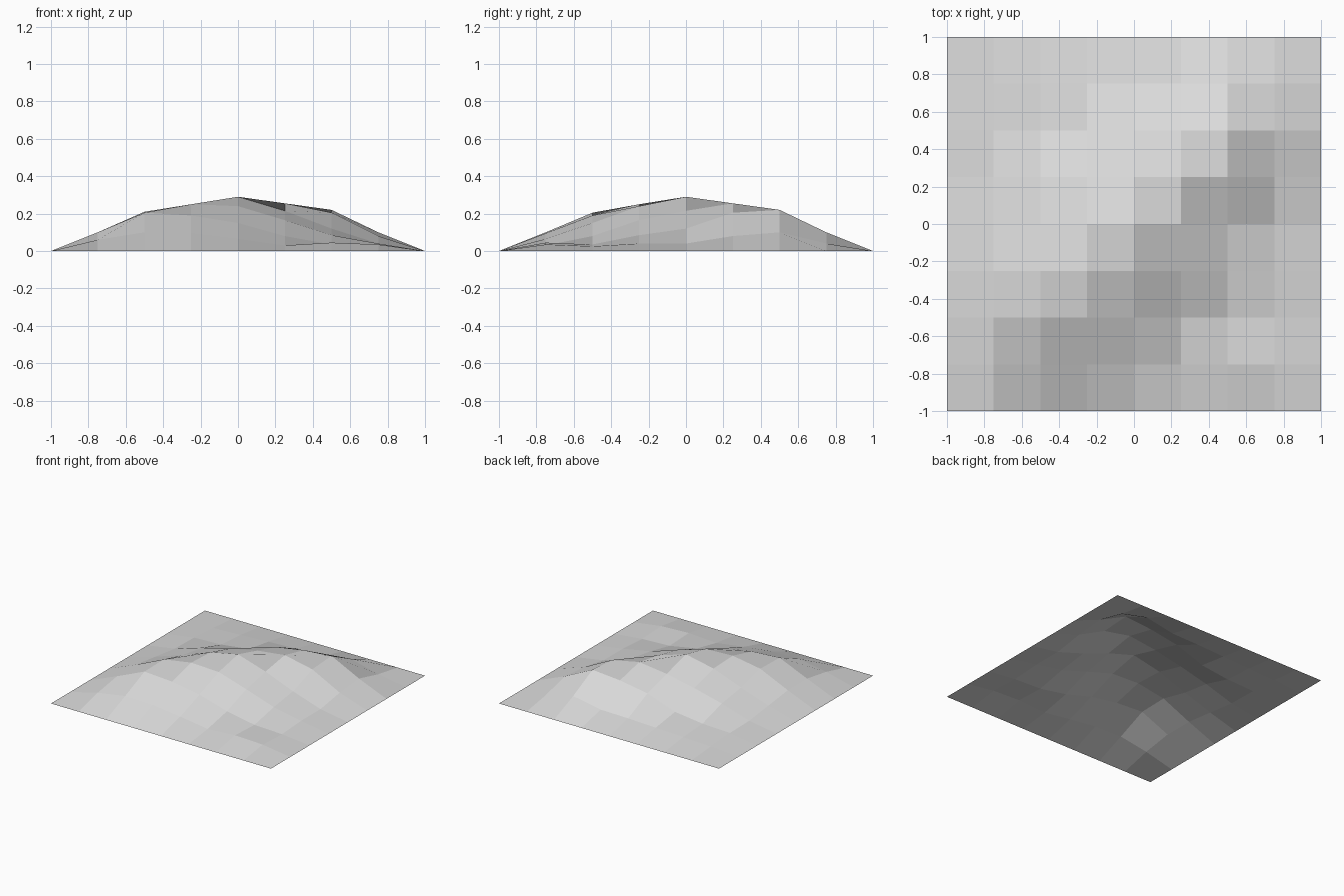
import bpy
import bmesh

# Remove the default cube
cube = bpy.data.objects.get("Cube")
if cube:
    bpy.data.objects.remove(cube, do_unlink=True)

CELLS = 8

# Inner heights in hundredths, one row per line from back to front;
# the rim of the sheet stays on the ground
ROWS = [
    "2 3 4 5 5.5 10 4",
    "3.5 4.5 7.5 16 20 22 10",
    "4 11.5 17.5 22.5 25.5 20.5 8",
    "7 15 24 29 21.5 12 4",
    "10 21 25 24 16.5 8.5 4",
    "10 20.5 19 15 8 3.5 2.5",
    "6 10 9.5 6.5 3 4.5 3.5",
]
heights = [[float(value) / 100 for value in row.split()] for row in reversed(ROWS)]


def make_material(name, colour):
    material = bpy.data.materials.new(name)
    material.use_nodes = True
    material.diffuse_color = colour
    shader = next(n for n in material.node_tree.nodes if n.type == "BSDF_PRINCIPLED")
    shader.inputs["Base Color"].default_value = colour
    shader.inputs["Roughness"].default_value = 0.9
    return material


def height_at(x, y):
    """Height of the grid point nearest to x, y."""
    column = round((x + 1) / 2 * CELLS)
    row = round((y + 1) / 2 * CELLS)
    if 0 < column < CELLS and 0 < row < CELLS:
        return heights[row - 1][column - 1]
    return 0.0


# Hill: a flat-shaded sheet of square cells, raised along a diagonal ridge
bm = bmesh.new()
bmesh.ops.create_grid(bm, x_segments=CELLS, y_segments=CELLS, size=1)
for vert in bm.verts:
    vert.co.z = height_at(vert.co.x, vert.co.y)
for face in bm.faces:
    face.smooth = False
bm.normal_update()

mesh = bpy.data.meshes.new("terrain_hill")
bm.to_mesh(mesh)
bm.free()
mesh.materials.append(make_material("light grey", (0.7, 0.7, 0.7, 1)))

hill = bpy.data.objects.new("terrain_hill", mesh)
bpy.context.collection.objects.link(hill)
